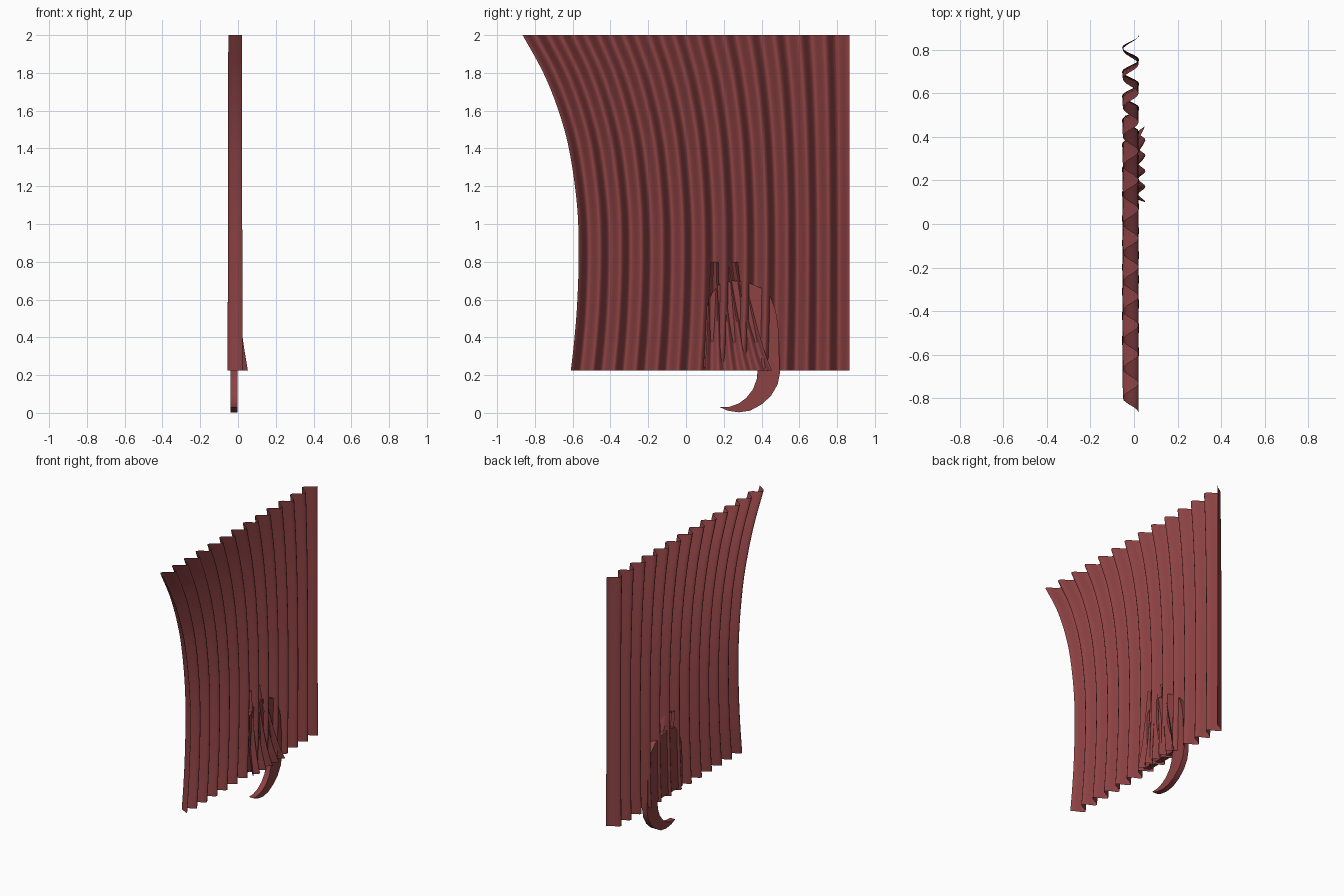
import bpy, bmesh, math

if "Cube" in bpy.data.objects:
    bpy.data.objects.remove(bpy.data.objects["Cube"])

cloth = bpy.data.materials.new("dark red")
cloth.diffuse_color = (0.27, 0.055, 0.057, 1)
cloth.use_nodes = True
cloth.node_tree.nodes["Principled BSDF"].inputs["Base Color"].default_value = cloth.diffuse_color


def lerp_table(table, z):
    """Smooth interpolation through (z, value) pairs."""
    n = len(table)
    for i in range(n - 1):
        (z0, v0), (z1, v1) = table[i], table[i + 1]
        if z <= z1 or i == n - 2:
            t = (z - z0) / (z1 - z0)
            za, va = table[max(i - 1, 0)]
            zb, vb = table[min(i + 2, n - 1)]
            m0 = (v1 - va) / (z1 - za) * (z1 - z0)
            m1 = (vb - v0) / (zb - z0) * (z1 - z0)
            return ((2*t**3 - 3*t**2 + 1) * v0 + (t**3 - 2*t**2 + t) * m0
                    + (3*t**2 - 2*t**3) * v1 + (t**3 - t**2) * m1)


def finish(bm, name, angle):
    mesh = bpy.data.meshes.new(name)
    bm.to_mesh(mesh)
    bm.free()
    ob = bpy.data.objects.new(name, mesh)
    bpy.context.collection.objects.link(ob)
    mesh.materials.append(cloth)
    bpy.ops.object.select_all(action='DESELECT')
    ob.select_set(True)
    bpy.context.view_layer.objects.active = ob
    bpy.ops.object.shade_smooth_by_angle(angle=math.radians(angle))
    return ob


def pleated_sheet(name, z0, z1, rows, folds, steps, left, right, centre, depth):
    """Wavy cloth between two edge curves, its folds running up the sheet."""
    bm = bmesh.new()
    grid = []
    for r in range(rows + 1):
        z = z0 + (z1 - z0) * r / rows
        a, b = left(z), right(z)
        row = []
        for c in range(folds * steps + 1):
            u = c / (folds * steps)
            x = centre(z) + depth(z) * math.cos(2 * math.pi * folds * u)
            row.append(bm.verts.new((x, b + (a - b) * u, z)))
        grid.append(row)
    for r in range(rows):
        for c in range(folds * steps):
            bm.faces.new((grid[r][c], grid[r + 1][c],
                          grid[r + 1][c + 1], grid[r][c + 1]))
    return finish(bm, name, 60)


# Main curtain with a curved free edge
edge = [(0.22, -0.61), (0.4, -0.59), (0.6, -0.575), (0.85, -0.568),
        (1.1, -0.577), (1.4, -0.62), (1.6, -0.675), (1.8, -0.755), (2.0, -0.865)]
pleated_sheet("curtain", 0.225, 2.0, 36, 13, 12,
              lambda z: lerp_table(edge, z), lambda z: 0.865,
              lambda z: -0.0155, lambda z: 0.0395 - 0.002 * (z - 0.22))

# Small pleated flap that flares out at the hem
flare = [(0.225, 0.036), (0.38, 0.011), (0.55, -0.006), (0.8, -0.022)]
pleated_sheet("flap", 0.225, 0.8, 14, 5, 10,
              lambda z: 0.10 + 0.03 * (z - 0.22) / 0.58,
              lambda z: 0.46 - 0.17 * ((z - 0.22) / 0.58) ** 0.8,
              lambda z: lerp_table(flare, z), lambda z: 0.016)

# Flat hook: rounded plate with a curled crescent below (y, z outline)
outline = [(0.18, 0.03), (0.22, 0.012), (0.28, 0.003), (0.34, 0.012),
           (0.40, 0.045), (0.45, 0.09), (0.485, 0.15), (0.497, 0.21),
           (0.492, 0.35), (0.488, 0.46), (0.475, 0.54), (0.45, 0.61),
           (0.40, 0.66), (0.33, 0.69), (0.25, 0.70), (0.18, 0.685),
           (0.135, 0.63), (0.11, 0.56), (0.10, 0.45), (0.095, 0.24),
           (0.38, 0.24), (0.375, 0.18), (0.355, 0.125), (0.32, 0.08),
           (0.28, 0.05), (0.23, 0.032)]
bm = bmesh.new()
face = bm.faces.new([bm.verts.new((-0.041, y, z)) for y, z in outline])
side = bmesh.ops.extrude_face_region(bm, geom=[face])
bmesh.ops.translate(bm, vec=(0.039, 0, 0),
                    verts=[v for v in side["geom"] if isinstance(v, bmesh.types.BMVert)])
bmesh.ops.recalc_face_normals(bm, faces=bm.faces)
finish(bm, "hook", 35)
